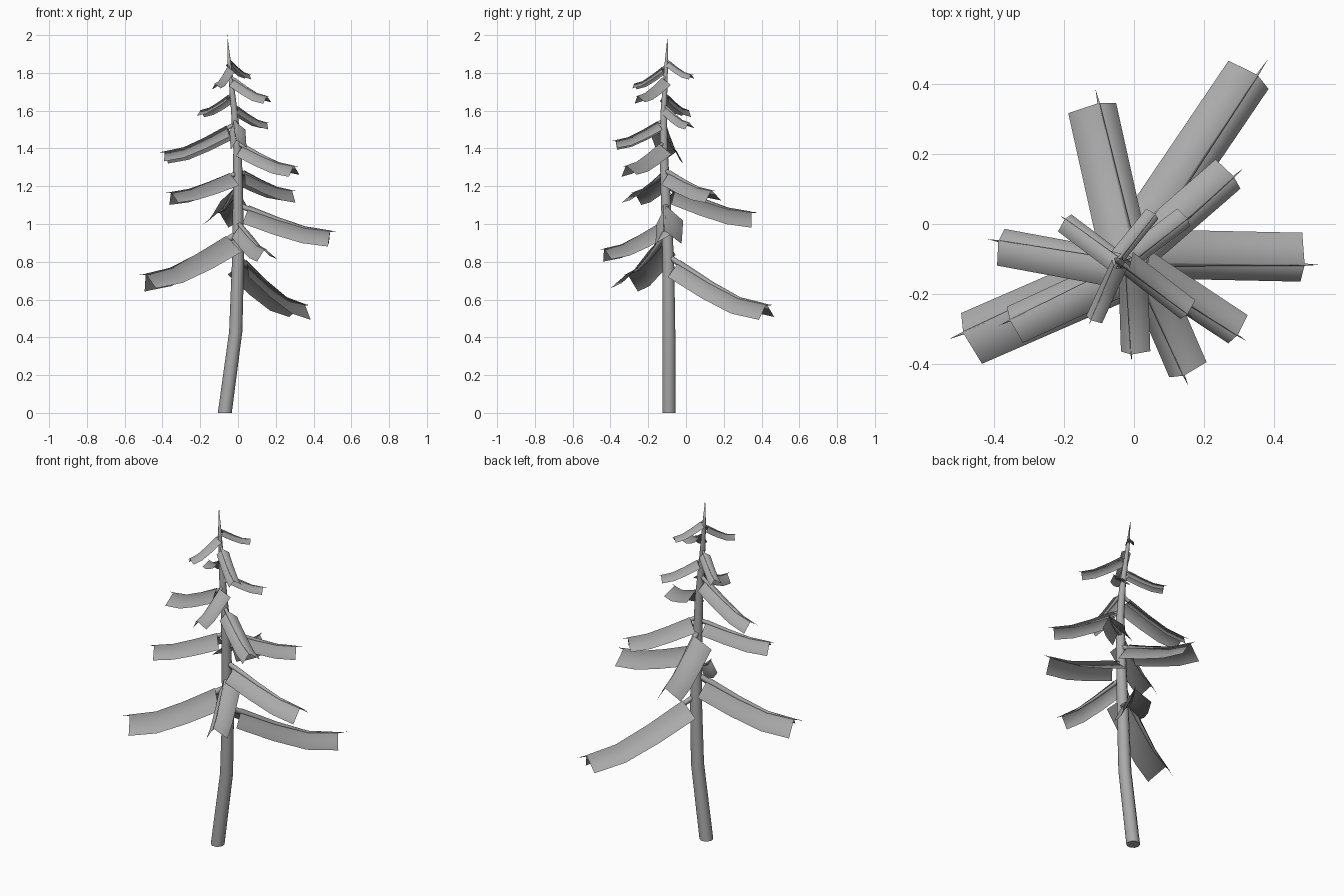
import bpy
import math
from mathutils import Vector

if "Cube" in bpy.data.objects:
    bpy.data.objects.remove(bpy.data.objects["Cube"])

# Dark grey for the whole tree
grey = bpy.data.materials.new("dark_grey")
grey.diffuse_color = (0.4, 0.4, 0.4, 1)
grey.use_nodes = True
grey.node_tree.nodes["Principled BSDF"].inputs["Base Color"].default_value = grey.diffuse_color


def make_object(name, verts, faces):
    mesh = bpy.data.meshes.new(name)
    mesh.from_pydata(verts, [], faces)
    mesh.update()
    for p in mesh.polygons:
        p.use_smooth = len(p.vertices) < 5
    mesh.materials.append(grey)
    obj = bpy.data.objects.new(name, mesh)
    bpy.context.collection.objects.link(obj)
    return obj


def tube(name, path, radii, sides, flat=False):
    """Tapered tube along a path, last point is a sharp tip."""
    verts, faces = [], []
    n = len(path)
    for i in range(n - 1):
        t = (path[i + 1] - path[max(i - 1, 0)]).normalized()
        if flat:
            u, v = Vector((1, 0, 0)), Vector((0, 1, 0))
        else:
            v = t.cross(Vector((0, 0, 1))).normalized()
            u = v.cross(t)
            v = t.cross(u)
        for k in range(sides):
            a = 2 * math.pi * k / sides
            verts.append(path[i] + radii[i] * (u * math.cos(a) + v * math.sin(a)))
    for i in range(n - 2):
        for k in range(sides):
            a, b = i * sides + k, i * sides + (k + 1) % sides
            faces.append((a, b, b + sides, a + sides))
    tip, last = len(verts), (n - 2) * sides
    verts.append(path[-1])
    for k in range(sides):
        faces.append((last + k, last + (k + 1) % sides, tip))
    faces.append(tuple(reversed(range(sides))))
    return make_object(name, verts, faces)


# Trunk: x, y, z, radius
trunk = [
    (-0.07, -0.09, 0, 0.037), (-0.012, -0.09, 0.43, 0.035),
    (0.0, -0.093, 0.8, 0.032), (0.0, -0.11, 1.2, 0.026),
    (-0.003, -0.118, 1.4, 0.022), (-0.02, -0.118, 1.6, 0.017),
    (-0.045, -0.105, 1.84, 0.01), (-0.057, -0.097, 2.0, 0),
]
tube("trunk", [Vector(p[:3]) for p in trunk], [p[3] for p in trunk], 10, True)


def trunk_at(z):
    for a, b in zip(trunk, trunk[1:]):
        if a[2] <= z <= b[2]:
            return Vector(a[:3]).lerp(Vector(b[:3]), (z - a[2]) / (b[2] - a[2]))


# Branches: root height, tip x, y, z, foliage width
branches = [
    (0.83, 0.383, 0.471, 0.57, 0.14), (0.95, -0.53, -0.33, 0.73, 0.157),
    (1.01, 0.155, -0.462, 0.865, 0.115), (1.10, 0.53, -0.117, 0.96, 0.14),
    (1.20, -0.11, 0.385, 1.06, 0.14), (1.27, -0.385, -0.29, 1.165, 0.113),
    (1.285, 0.31, 0.157, 1.175, 0.11), (1.43, 0.322, -0.335, 1.305, 0.098),
    (1.53, -0.42, -0.043, 1.38, 0.107), (1.55, -0.007, -0.395, 1.44, 0.084),
    (1.63, 0.168, 0.027, 1.535, 0.062), (1.69, -0.212, 0.025, 1.6, 0.062),
    (1.78, 0.17, -0.27, 1.675, 0.068), (1.84, -0.13, -0.29, 1.74, 0.05),
    (1.87, 0.07, 0.04, 1.79, 0.045),
]
droop = [(0, 0), (0.1, 0.15), (0.4, 0.56), (0.67, 0.87), (0.92, 0.99), (1, 1)]

for i, (z0, x, y, z1, w) in enumerate(branches):
    root, tip = trunk_at(z0), Vector((x, y, z1))
    path = []
    for t, f in droop:
        p = root.lerp(tip, t)
        p.z = z0 + (z1 - z0) * f
        path.append(p)
    # Thin stem ending in a spike
    radii = [w * 0.12 * (1 - 0.85 * t) for t, f in droop]
    tube(f"branch_{i + 1}", path, radii, 5)
    # Folded foliage sheet hung over the stem, rolled slightly to one side
    verts, faces = [], []
    for j in range(1, 5):
        t = (path[min(j + 1, 4)] - path[j - 1]).normalized()
        side = t.cross(Vector((0, 0, 1))).normalized()
        up = side.cross(t)
        ridge = path[j] + up * radii[j] * 1.3
        verts += [path[j] - side * w * 0.65 - up * w * 0.47, ridge,
                  path[j] + side * w * 0.35 - up * w * 0.58]
    for j in range(3):
        for k in range(2):
            a = j * 3 + k
            faces.append((a, a + 3, a + 4, a + 1))
    make_object(f"foliage_{i + 1}", verts, faces)
